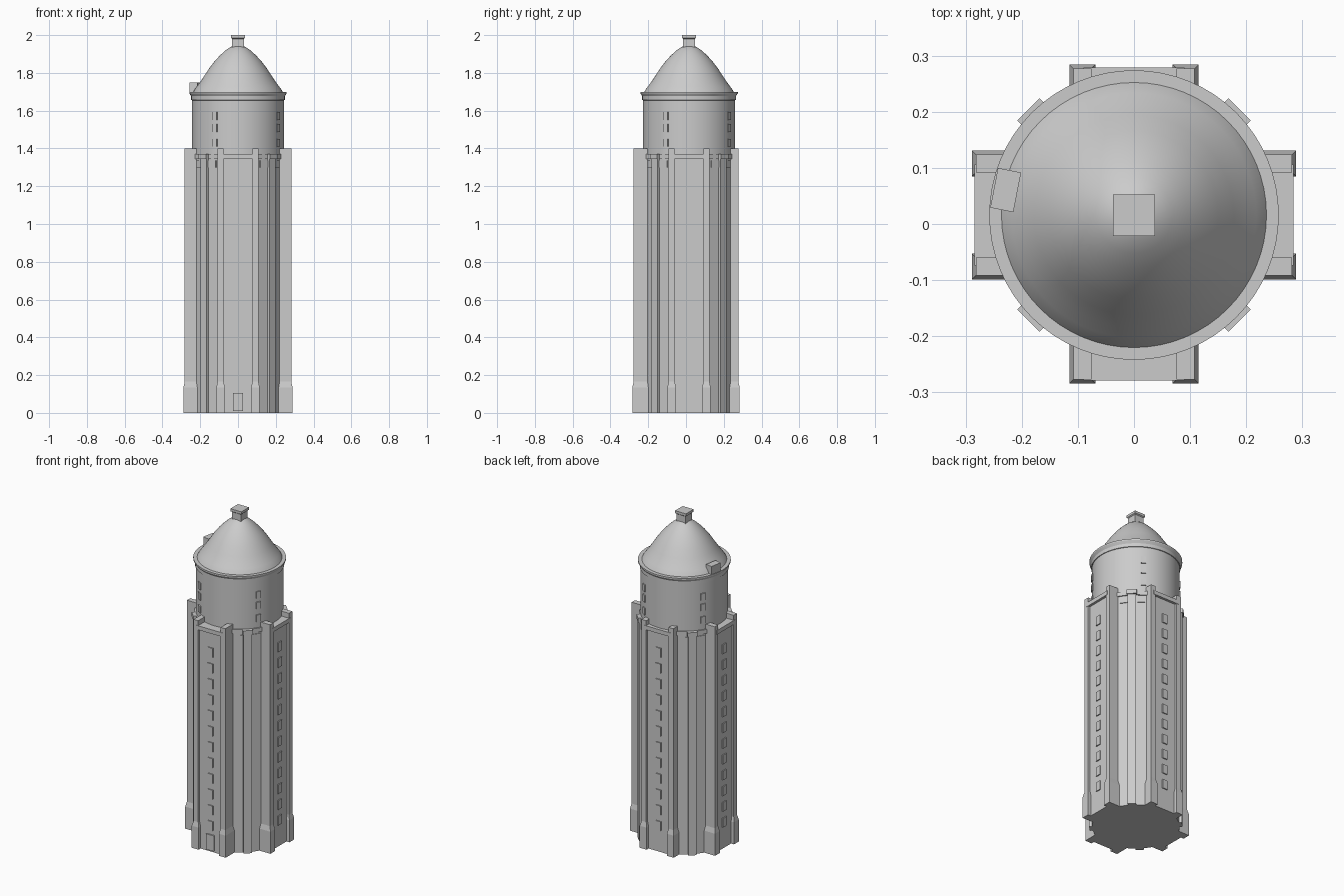
import bpy, bmesh, math

if "Cube" in bpy.data.objects:
    bpy.data.objects.remove(bpy.data.objects["Cube"])

CY = 0.016  # tower axis sits slightly behind the middle
R = math.radians

stone = bpy.data.materials.new("pale_grey_stone")
stone.diffuse_color = (0.6, 0.6, 0.6, 1)
stone.use_nodes = True
stone.node_tree.nodes["Principled BSDF"].inputs["Base Color"].default_value = stone.diffuse_color


def finish(name, bm, smooth=None):
    bmesh.ops.recalc_face_normals(bm, faces=bm.faces)
    me = bpy.data.meshes.new(name)
    bm.to_mesh(me)
    bm.free()
    ob = bpy.data.objects.new(name, me)
    bpy.context.collection.objects.link(ob)
    me.materials.append(stone)
    if smooth:
        bpy.ops.object.select_all(action='DESELECT')
        ob.select_set(True)
        bpy.context.view_layer.objects.active = ob
        bpy.ops.object.shade_smooth_by_angle(angle=R(smooth))
    return ob


def block(bm, ang, sections):
    """Stack of rectangles (z, near, far, t0, t1) facing outward at ang degrees."""
    c, s = math.cos(R(ang)), math.sin(R(ang))
    rings = []
    for z, d0, d1, t0, t1 in sections:
        rings.append([bm.verts.new((c * d - s * t, CY + s * d + c * t, z))
                      for d, t in ((d0, t0), (d1, t0), (d1, t1), (d0, t1))])
    bm.faces.new(rings[0])
    bm.faces.new(rings[-1])
    for a, b in zip(rings, rings[1:]):
        for i in range(4):
            j = (i + 1) % 4
            bm.faces.new((a[i], a[j], b[j], b[i]))


def box(bm, ang, d0, d1, t0, t1, z0, z1):
    block(bm, ang, [(z0, d0, d1, t0, t1), (z1, d0, d1, t0, t1)])


def lathe(bm, profile, n, phase=0.0):
    rings = []
    for r, z in profile:
        rings.append([bm.verts.new((r * math.cos(phase + 2 * math.pi * i / n),
                                    CY + r * math.sin(phase + 2 * math.pi * i / n), z))
                      for i in range(n)])
    bm.faces.new(rings[0])
    bm.faces.new(rings[-1])
    for a, b in zip(rings, rings[1:]):
        for i in range(n):
            j = (i + 1) % n
            bm.faces.new((a[i], a[j], b[j], b[i]))


# sixteen-sided shaft with a ledge on top
bm = bmesh.new()
lathe(bm, [(0.2478, 0), (0.2478, 1.345), (0.255, 1.345), (0.255, 1.37)], 16)
finish("shaft", bm)

# four projecting bays: angle -> reach of the corner pillars
bays = {-90: 0.293, 0: 0.282, 90: 0.261, 180: 0.282}
walls, pillars, windows = bmesh.new(), bmesh.new(), bmesh.new()
for ang, reach in bays.items():
    face = reach - 0.013
    box(walls, ang, 0.05, face, -0.1, 0.1, 0, 1.345)
    box(walls, ang, 0.05, reach + 0.002, -0.09, 0.09, 1.345, 1.37)
    # pillars with a wider foot
    f = 0.007
    for side in (-1, 1):
        a, b = sorted((side * 0.076, side * 0.108))
        foot = (0.18, reach + f, a - f, b + f)
        top = (0.18, reach, a, b)
        block(pillars, ang, [(0, *foot), (0.135, *foot), (0.165, *top), (1.4, *top)])
    # column of twelve windows
    for i in range(12):
        z = 0.16 + i * 0.0967
        box(windows, ang, face - 0.01, face + 0.006, -0.017, 0.017, z - 0.028, z + 0.028)
finish("bay_walls", walls)
finish("bay_pillars", pillars)
finish("bay_windows", windows)

# entrance door
bm = bmesh.new()
box(bm, -90, 0.27, 0.288, -0.026, 0.026, 0.01, 0.105)
finish("door", bm)

# diagonal pilasters and the small windows beside them
pil, small = bmesh.new(), bmesh.new()
for ang in (45, 135, 225, 315):
    box(pil, ang, 0.15, 0.259, -0.023, 0.023, 0, 1.345)
    box(pil, ang, 0.15, 0.266, -0.028, 0.028, 1.345, 1.37)
    for off in (-11.25, 11.25):
        box(small, ang + off, 0.23, 0.248, -0.024, 0.024, 1.3, 1.335)
finish("corner_pilasters", pil)
finish("corner_windows", small)

# round drum with flared rim
bm = bmesh.new()
lathe(bm, [(0.244, 1.33), (0.244, 1.655), (0.248, 1.656), (0.248, 1.677),
           (0.258, 1.692), (0.258, 1.7), (0.2, 1.7)], 64)
finish("drum", bm, 25)

# windows on the drum
bm = bmesh.new()
for ang in (-120, -30, 60, 150):
    for z in (1.43, 1.508, 1.572):
        box(bm, ang, 0.23, 0.25, -0.014, 0.014, z - 0.021, z + 0.021)
finish("drum_windows", bm)

# pointed dome
bm = bmesh.new()
lathe(bm, [(0.239, 1.695), (0.23, 1.711), (0.218, 1.728), (0.2, 1.752), (0.178, 1.785),
           (0.15, 1.828), (0.122, 1.864), (0.095, 1.893), (0.068, 1.918),
           (0.042, 1.936), (0.02, 1.945), (0.004, 1.948)], 64)
finish("dome", bm, 40)

# square cap on the dome
bm = bmesh.new()
block(bm, 0, [(z, -w, w, -w, w) for z, w in
              ((1.92, 0.031), (1.98, 0.031), (1.985, 0.037), (2.0, 0.037))])
finish("dome_cap", bm)

# small hatch on the dome edge
bm = bmesh.new()
box(bm, 169, 0.212, 0.254, -0.036, 0.036, 1.69, 1.75)
finish("roof_hatch", bm)
